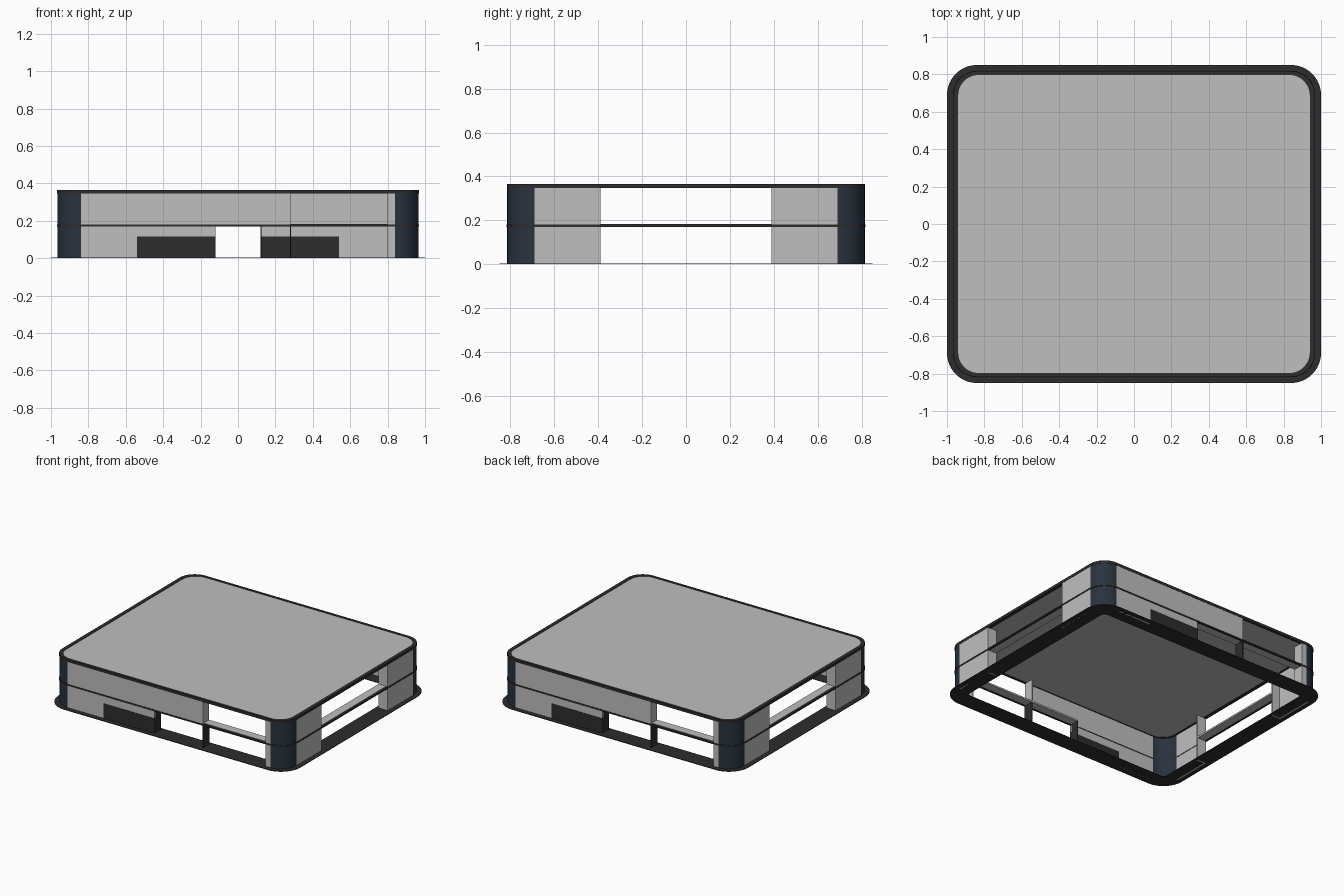
import bpy, bmesh, math

cube = bpy.data.objects.get("Cube")
if cube:
    bpy.data.objects.remove(cube)


def material(name, rgb):
    m = bpy.data.materials.new(name)
    m.use_nodes = True
    m.diffuse_color = (*rgb, 1)
    m.node_tree.nodes["Principled BSDF"].inputs["Base Color"].default_value = (*rgb, 1)
    return m


GREY = material("light grey", (0.52, 0.52, 0.52))
DARK = material("charcoal", (0.026, 0.026, 0.026))
NAVY = material("dark navy", (0.022, 0.032, 0.048))

HX, HY, R = 0.965, 0.815, 0.125    # outer wall footprint and corner radius
FLOOR, ROOF = 0.175, 0.35          # storey levels
SKIN, DEPTH = 0.012, 0.075         # wall skin and opening reveal depth


def finish(name, bm, mat, smooth=False):
    bmesh.ops.recalc_face_normals(bm, faces=bm.faces)
    mesh = bpy.data.meshes.new(name)
    bm.to_mesh(mesh)
    bm.free()
    mesh.materials.append(mat)
    ob = bpy.data.objects.new(name, mesh)
    bpy.context.collection.objects.link(ob)
    if smooth:
        bpy.ops.object.select_all(action='DESELECT')
        ob.select_set(True)
        bpy.context.view_layer.objects.active = ob
        bpy.ops.object.shade_smooth_by_angle(angle=math.radians(35))
    return ob


def box(name, mat, x0, x1, y0, y1, z0, z1):
    bm = bmesh.new()
    bmesh.ops.create_cube(bm, size=1)
    for v in bm.verts:
        v.co = ((x0 + x1) / 2 + v.co.x * (x1 - x0),
                (y0 + y1) / 2 + v.co.y * (y1 - y0),
                (z0 + z1) / 2 + v.co.z * (z1 - z0))
    return finish(name, bm, mat)


def arc(cx, cy, r, start, n=12):
    return [(cx + r * math.cos(start + i * math.pi / 2 / n),
             cy + r * math.sin(start + i * math.pi / 2 / n)) for i in range(n + 1)]


def outline(hx, hy, r):
    pts = []
    for i, (sx, sy) in enumerate([(1, 1), (-1, 1), (-1, -1), (1, -1)]):
        pts += arc(sx * (hx - r), sy * (hy - r), r, i * math.pi / 2)
    return pts


def band(name, mat, outer, inner, z0, z1, closed=True):
    """Solid strip between two matching outlines."""
    bm = bmesh.new()
    rows = [[bm.verts.new((x, y, z)) for x, y in pts]
            for pts, z in ((outer, z0), (outer, z1), (inner, z1), (inner, z0))]
    n = len(outer)
    for k in range(4):
        a, b = rows[k], rows[(k + 1) % 4]
        for i in range(n if closed else n - 1):
            j = (i + 1) % n
            bm.faces.new((a[i], a[j], b[j], b[i]))
    if not closed:
        bm.faces.new([r[0] for r in rows])
        bm.faces.new([r[-1] for r in rows])
    return finish(name, bm, mat, True)


def plate(name, mat, pts, z0, z1):
    bm = bmesh.new()
    face = bm.faces.new([bm.verts.new((x, y, z0)) for x, y in pts])
    top = bmesh.ops.extrude_face_region(bm, geom=[face])["geom"]
    for v in top:
        if isinstance(v, bmesh.types.BMVert):
            v.co.z = z1
    return finish(name, bm, mat, True)


# Ground ring, floor trim, roof and roof rim
band("base_ring", DARK, outline(1, 0.85, 0.16), outline(0.87, 0.72, 0.03), 0, 0.004)
band("floor_trim", DARK, outline(HX + 0.003, HY + 0.003, R),
     outline(HX - SKIN, HY - SKIN, R - SKIN), 0.169, 0.18)
rim_inner = outline(0.94, 0.797, 0.11)
band("roof_rim", DARK, outline(HX + 0.002, HY + 0.002, R), rim_inner, ROOF - 0.004, 0.366)
plate("roof", GREY, rim_inner, ROOF - 0.002, 0.363)

# Curved corner columns
for i, (sx, sy) in enumerate([(1, 1), (-1, 1), (-1, -1), (1, -1)]):
    c = (sx * (HX - R), sy * (HY - R))
    band("corner_column_%d" % (i + 1), NAVY, arc(*c, R, i * math.pi / 2),
         arc(*c, R - SKIN, i * math.pi / 2), 0, ROOF, False)

EX, EY = HX - R, HY - R            # straight wall ends
DOOR, POST, END = -0.12, 0.28, 0.80
VENT, VENT_TOP, SIDE = -0.54, 0.115, 0.39

# Front and back share one layout, turned by half a turn
for s, label in ((1, "front"), (-1, "back")):
    def part(name, mat, x0, x1, y0, y1, z0, z1):
        xs, ys = sorted((s * x0, s * x1)), sorted((s * y0, s * y1))
        return box(label + "_" + name, mat, *xs, *ys, z0, z1)

    y, yi, yd = -HY, -HY + SKIN, -HY + DEPTH
    part("upper_wall", GREY, -EX, POST, y, yi, FLOOR, ROOF)
    part("lower_wall", GREY, -EX, VENT, y, yi, 0, FLOOR)
    part("wall_over_vent", GREY, VENT, DOOR, y, yi, VENT_TOP, FLOOR)
    part("vent_panel", DARK, VENT, DOOR, y - 0.002, yi + 0.002, 0, VENT_TOP)
    part("end_wall", GREY, END, EX, y, yi, 0, ROOF)
    part("end_reveal", GREY, END, END + 0.01, y, yd, 0, ROOF)
    part("door_reveal", DARK, DOOR - 0.006, DOOR, y, yd, 0, FLOOR)
    part("door_post", DARK, POST - 0.003, POST + 0.003, y, yd, 0, FLOOR)
    part("upper_reveal", GREY, POST - 0.01, POST, y, yd, FLOOR, ROOF)
    part("window_ledge", GREY, POST, END, yi, yd, 0.171, 0.183)
    part("door_soffit", GREY, DOOR, POST, yi, yd, 0.171, 0.183)

# Right and left side walls with a wide central opening
for s, label in ((1, "left"), (-1, "right")):
    def span(depth):
        return sorted((s * HX, s * (HX - depth)))

    for t, end in ((-1, "front"), (1, "rear")):
        box("%s_%s_wall" % (label, end), GREY, *span(SKIN),
            *sorted((t * SIDE, t * EY)), 0, ROOF)
        box("%s_%s_reveal" % (label, end), GREY, *span(DEPTH),
            *sorted((t * SIDE, t * (SIDE + 0.01))), 0, ROOF)
    x0, x1 = sorted((s * (HX - SKIN), s * (HX - DEPTH)))
    box(label + "_ledge", GREY, x0, x1, -SIDE, SIDE, 0.171, 0.183)
